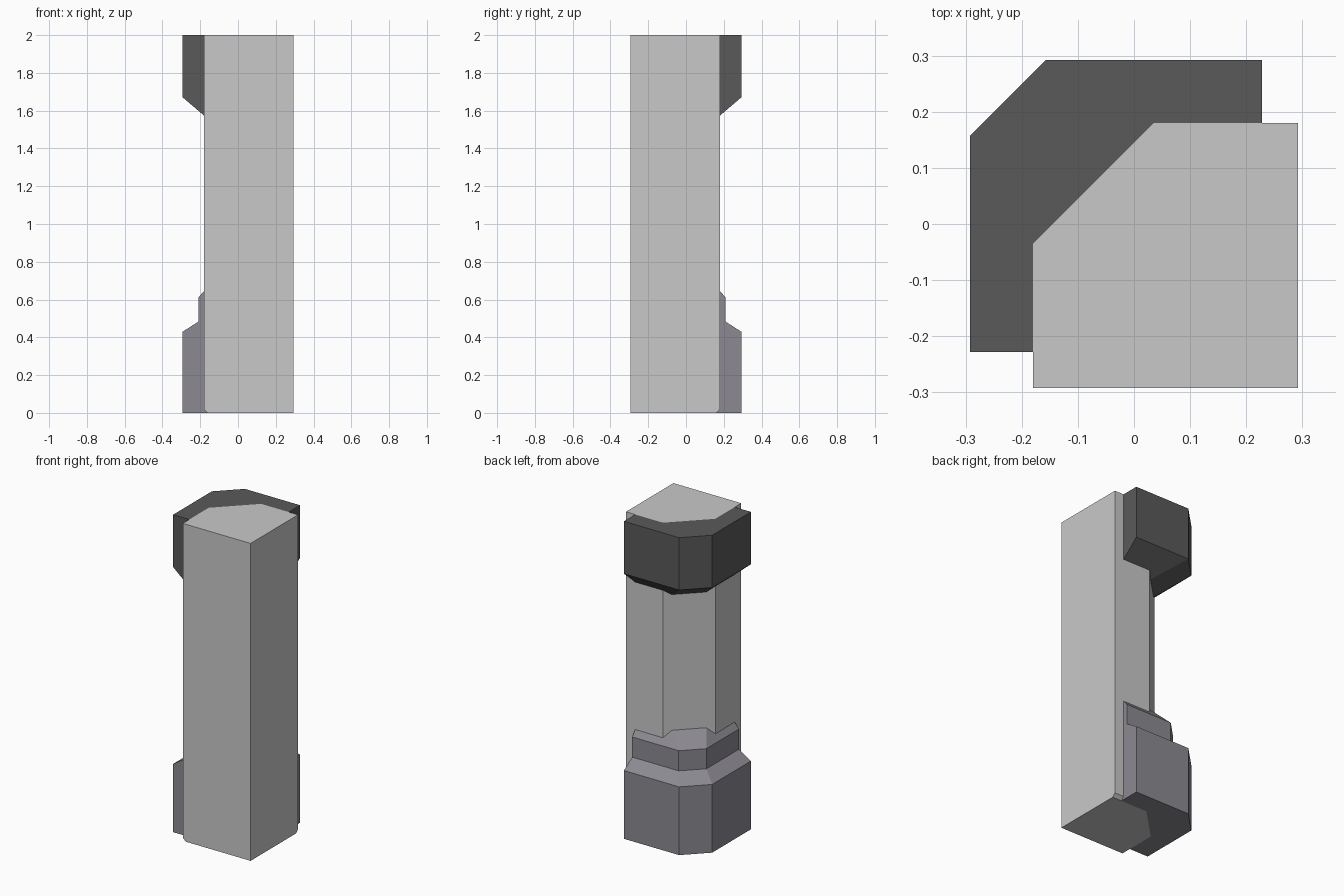
import bpy, bmesh

if "Cube" in bpy.data.objects:
    bpy.data.objects.remove(bpy.data.objects["Cube"])

END = 0.228   # where the cap and base wraps stop along the shaft sides


def material(name, rgb):
    m = bpy.data.materials.new(name)
    m.diffuse_color = (*rgb, 1.0)
    m.use_nodes = True
    m.node_tree.nodes["Principled BSDF"].inputs["Base Color"].default_value = m.diffuse_color
    return m


def finish(bm, name, mat):
    bmesh.ops.recalc_face_normals(bm, faces=bm.faces)
    me = bpy.data.meshes.new(name)
    bm.to_mesh(me)
    bm.free()
    me.materials.append(mat)
    ob = bpy.data.objects.new(name, me)
    bpy.context.collection.objects.link(ob)
    return ob


def wrap(name, profile, mat):
    """Sweep a closed profile round two sides and the cut corner.
    Each profile entry: (side offset, corner position, height)."""
    bm = bmesh.new()
    stations = [[], [], [], []]
    for o, k, z in profile:
        for s, (x, y) in zip(stations, [(-o, -END), (-o, k), (-k, o), (END, o)]):
            s.append(bm.verts.new((x, y, z)))
    n = len(profile)
    for a, b in zip(stations, stations[1:]):
        for i in range(n):
            j = (i + 1) % n
            bm.faces.new((a[i], a[j], b[j], b[i]))
    bm.faces.new(stations[0])
    bm.faces.new(stations[-1])
    return finish(bm, name, mat)


def shaft_ring(bm, o, k, z):
    e = 0.2925
    pts = [(-o, -e), (e, -e), (e, o), (-k, o), (-o, k)]
    return [bm.verts.new((x, y, z)) for x, y in pts]


light = material("light grey", (0.584, 0.584, 0.584))
dark = material("dark grey", (0.102, 0.102, 0.102))
mid = material("violet grey", (0.262, 0.255, 0.285))

# Shaft: square post with one cut corner and a small bottom chamfer
bm = bmesh.new()
rings = [shaft_ring(bm, 0.16, -0.043, 0.0),
         shaft_ring(bm, 0.18, -0.035, 0.02),
         shaft_ring(bm, 0.18, -0.035, 2.0)]
for a, b in zip(rings, rings[1:]):
    for i in range(5):
        j = (i + 1) % 5
        bm.faces.new((a[i], a[j], b[j], b[i]))
bm.faces.new(rings[0])
bm.faces.new(rings[-1])
finish(bm, "shaft", light)

# Top cap: straight band with a sloped underside running into the shaft
wrap("top_cap", [(0.18, -0.035, 2.0), (0.2925, 0.157, 2.0),
                 (0.2925, 0.157, 1.67), (0.1435, 0.0015, 1.543)], dark)

# Base: plinth, slope, collar and a sloped top running into the shaft
wrap("base", [(0.16, -0.043, 0.0), (0.2925, 0.157, 0.0), (0.2925, 0.157, 0.43),
              (0.21, 0.096, 0.483), (0.21, 0.096, 0.61),
              (0.1435, 0.0015, 0.688)], mid)
